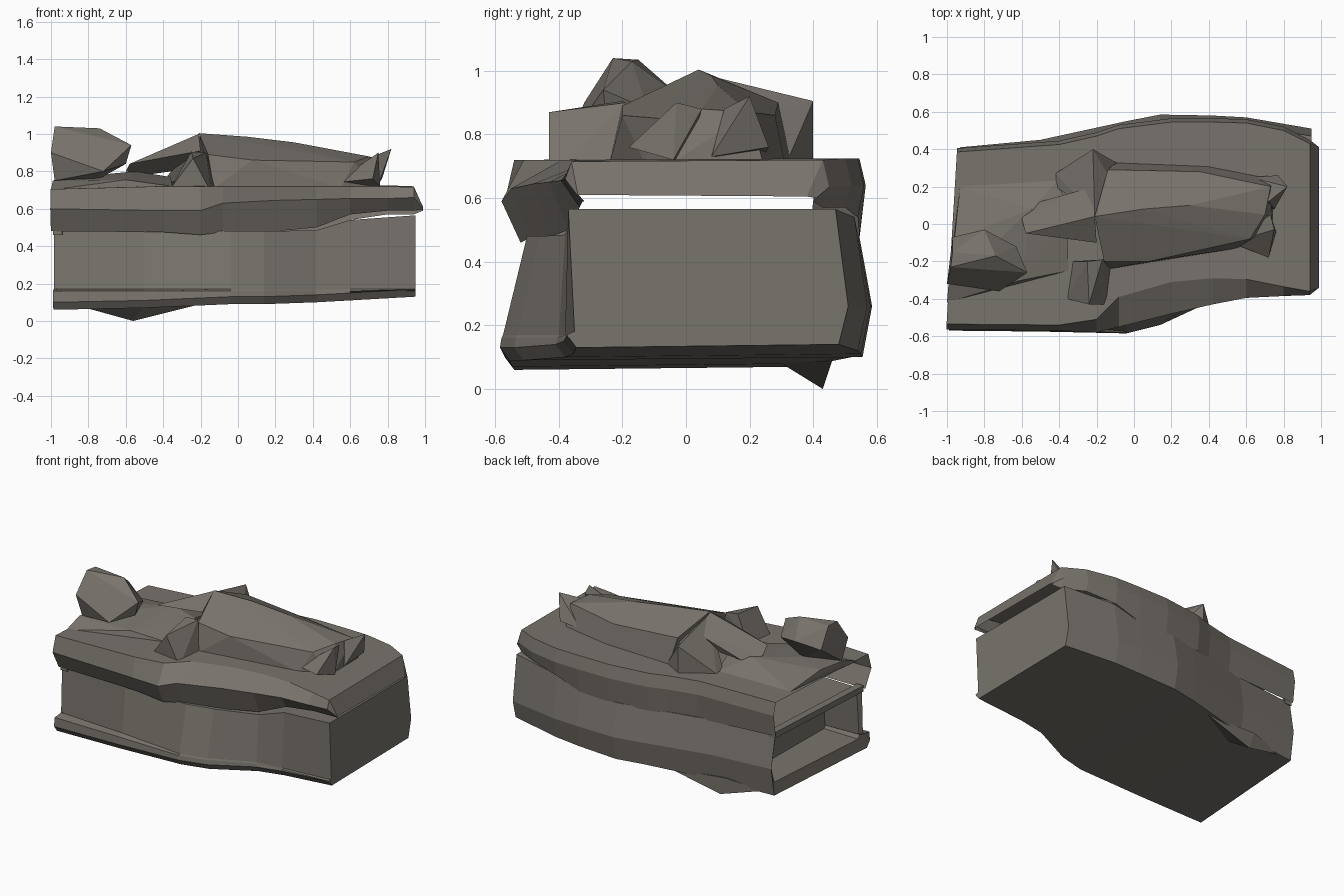
import bpy
import bmesh

cube = bpy.data.objects.get("Cube")
if cube:
    bpy.data.objects.remove(cube, do_unlink=True)

stone = bpy.data.materials.new("warm_grey_stone")
stone.use_nodes = True
COLOUR = (0.19, 0.172, 0.15, 1)
stone.diffuse_color = COLOUR
stone.node_tree.nodes["Principled BSDF"].inputs["Base Color"].default_value = COLOUR

SLANT = .06  # the head end runs slightly askew


def finish(name, bm):
    """Turn the bmesh into a flat shaded object."""
    bmesh.ops.recalc_face_normals(bm, faces=bm.faces)
    mesh = bpy.data.meshes.new(name)
    bm.to_mesh(mesh)
    bm.free()
    mesh.materials.append(stone)
    obj = bpy.data.objects.new(name, mesh)
    bpy.context.collection.objects.link(obj)
    return obj


def loft(name, sections, closed=True):
    """Skin between cross-sections given as (x, [(y, z), ...]); closed ones are capped."""
    bm = bmesh.new()
    rings = []
    for x, pts in sections:
        slant = SLANT if x < -.9 else 0
        rings.append([bm.verts.new((x + slant * (y + .5), y, z)) for y, z in pts])
    count = len(rings[0])
    for a, b in zip(rings, rings[1:]):
        for i in range(count if closed else count - 1):
            j = (i + 1) % count
            bm.faces.new((a[i], a[j], b[j], b[i]))
    if closed:
        bm.faces.new(rings[0])
        bm.faces.new(rings[-1])
    return finish(name, bm)


def hull(name, points):
    """Faceted lump spanned by a few corner points."""
    bm = bmesh.new()
    for p in points:
        bm.verts.new(p)
    result = bmesh.ops.convex_hull(bm, input=bm.verts)
    loose = [v for v in result["geom_interior"] if isinstance(v, bmesh.types.BMVert)]
    bmesh.ops.delete(bm, geom=loose, context="VERTS")
    return finish(name, bm)


def base_section(x, foot, wall, front_top, back, low, top):
    """Cross-section of the base: ledge, sloping front, bulging back."""
    return (x, [(foot + .03, low), (foot, low + .04), (foot + .005, .16), (wall, .17),
                (front_top, top), (back - .04, top), (back, .26), (back - .03, low + .01)])


# Base box with a recess in its head end
loft("base", [
    base_section(-.72, -.49, -.47, -.45, .36, .15, .44),
    base_section(-.97, -.5, -.48, -.46, .39, .14, .45),
    base_section(-.985, -.57, -.5, -.49, .41, .06, .48),
    base_section(-.5, -.575, -.53, -.5, .45, .07, .48),
    base_section(-.04, -.585, -.575, -.5, .55, .09, .48),
    base_section(.14, -.54, -.53, -.46, .585, .09, .48),
    base_section(.42, -.41, -.4, -.38, .58, .1, .485),
    base_section(.6, -.385, -.38, -.36, .57, .11, .54),
    base_section(.95, -.375, -.35, -.37, .51, .13, .565),
])

# Broken foot under the back edge
hull("back_foot", [(-.85, .38, .08), (-.56, .43, 0), (-.2, .46, .09), (-.5, .3, .08), (-.6, .43, .12)])


def cover_section(x, front, slope, back, low, back_low, mid=.62, top=.72):
    """Open-bottomed cover: undercut front, sloping rim, steep back."""
    return (x, [(front + .06, low), (front, mid), (front + slope, top),
                (back - .02, top + .005), (back, top - .08), (back - .02, back_low)])


# Upper cover, open along the underside and at the head end
loft("cover", [
    cover_section(-1, -.565, .03, .405, .48, .48, .6, .705),
    cover_section(-.4, -.57, .03, .445, .475, .47, .59),
    cover_section(-.2, -.58, .07, .49, .46, .47, .59),
    cover_section(-.08, -.55, .16, .53, .475, .47, .63),
    cover_section(.2, -.48, .17, .565, .48, .47, .645),
    cover_section(.42, -.43, .14, .565, .5, .48, .65),
    cover_section(.6, -.395, .1, .56, .57, .54, .655),
    cover_section(.8, -.385, .05, .52, .59, .57, .655),
    cover_section(.94, -.38, .02, .45, .59, .57, .66, .715),
    (.99, [(-.33, .595), (-.335, .6), (-.34, .61), (.38, .605), (.41, .6), (.4, .59)]),
], closed=False)

# Rail across the head end
hull("head_rail", [(x + SLANT * (y + .5), y, z) for x in (-.99, -.94)
                   for y in (-.5, .38) for z in (.46, .5)])

# Raised bedding under the head
hull("pillow", [(-1, -.42, .7), (-.99, -.3, .75), (-.96, -.08, .76), (-.93, .2, .71),
                (-.76, -.12, .78), (-.55, .08, .8), (-.6, -.3, .755), (-.36, .05, .77),
                (-.4, .24, .72), (-.35, -.25, .72)])

# Faceted head
hull("head", [(-.98, -.23, 1.04), (-.97, -.15, 1.035), (-.74, -.17, 1.03), (-.57, -.26, .94),
              (-.6, -.25, .84), (-.63, -.12, .88), (-.8, -.03, .93), (-.76, -.18, .75),
              (-.72, -.36, .8), (-1, -.32, .9), (-.98, -.28, .75), (-.97, -.07, .9)])

# Neck, shoulders and arms
hull("neck", [(-.6, .03, .8), (-.58, -.05, .84), (-.5, .12, .78), (-.36, -.03, .9),
              (-.21, .04, 1), (-.2, -.1, .91), (-.22, .2, .92), (-.36, .14, .8)])
hull("front_arm", [(-.36, -.4, .71), (-.33, -.2, .71), (-.14, -.43, .68), (-.12, -.2, .71),
                   (-.24, -.43, .87), (-.25, -.2, .905), (-.17, -.19, .9)])
hull("back_arm", [(-.42, .27, .72), (-.42, .2, .72), (-.3, .17, .76), (-.22, .4, .905),
                  (-.22, .4, .71), (-.21, .05, .99), (-.08, .32, .72), (-.1, .2, .85)])

# Draped body tapering to the feet
hull("body", [(-.21, .04, 1.004), (-.16, -.2, .89), (-.13, -.24, .71), (-.1, .33, .71),
              (-.14, .29, .9), (.08, -.2, .86), (.05, .08, .985), (.3, .1, .955),
              (.35, .28, .86), (.4, .31, .71), (.55, -.13, .71), (.62, -.08, .85),
              (.7, .05, .88), (.73, .2, .87), (.74, .24, .72), (.74, -.03, .72)])

# Upturned feet
hull("back_toe", [(.62, .25, .74), (.77, .26, .76), (.82, .2, .92), (.72, .12, .88),
                  (.75, .08, .73), (.6, .1, .75)])
hull("front_toe", [(.52, -.1, .74), (.72, -.18, .76), (.75, -.03, .9), (.73, .05, .88),
                   (.76, -.04, .72), (.6, 0, .72)])
